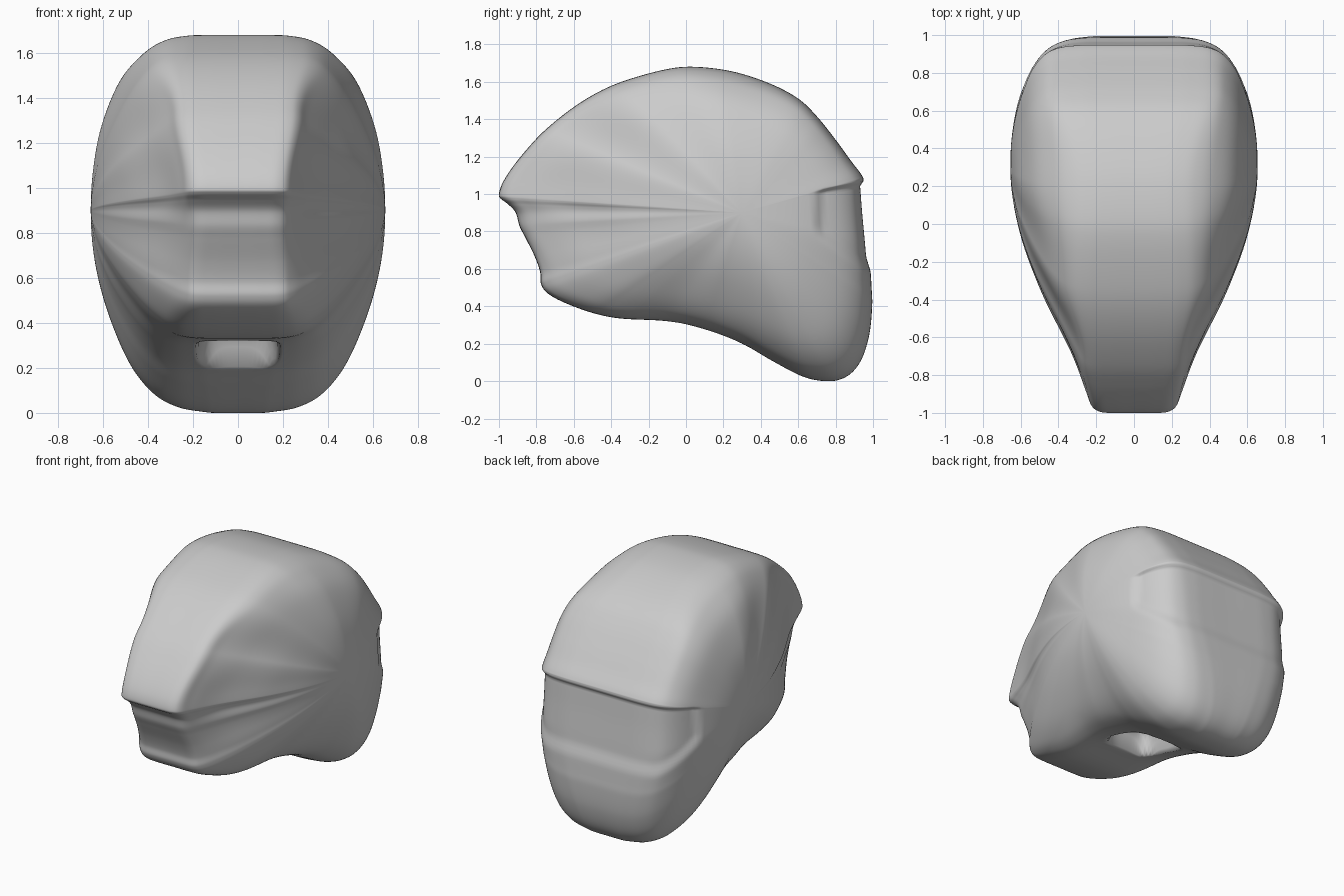
import bpy, bmesh, math
from mathutils import Vector

if "Cube" in bpy.data.objects:
    bpy.data.objects.remove(bpy.data.objects["Cube"])

CY, CZ, WIDE = 0.3, 0.9, 0.655      # side-to-side axis and half width there

# side outline (y, z), from the snout tip over the top and back underneath
outline = [(-1, 1.0), (-.98, 1.06), (-.93, 1.14), (-.85, 1.24), (-.75, 1.345), (-.6, 1.465),
           (-.45, 1.555), (-.3, 1.615), (-.1, 1.668), (.05, 1.68), (.25, 1.655), (.45, 1.59),
           (.6, 1.51), (.7, 1.415), (.8, 1.29), (.88, 1.18), (.94, 1.1), (.95, 1.06),
           (.963, .9), (.98, .7), (.992, .5), (.995, .4), (.98, .25), (.94, .12), (.88, .04),
           (.8, .003), (.7, .005), (.6, .035), (.45, .115), (.3, .2), (.1, .275), (-.1, .32),
           (-.35, .335), (-.5, .365), (-.65, .42), (-.74, .47), (-.775, .52), (-.78, .585),
           (-.81, .67), (-.86, .77), (-.89, .83), (-.91, .9), (-.95, .945), (-.99, .975)]

# cross-sections: outline position, then half widths at the rim and further in
DEPTHS = (.995, .97, .9, .75, .5, .25)
sections = [((-1, 1.0), (.18, .225, .26, .335, .495, .61)),
            ((-.75, 1.345), (.22, .27, .31, .395, .53, .62)),
            ((-.35, 1.6), (.25, .33, .40, .48, .57, .632)),
            ((.2, 1.66), (.22, .32, .42, .525, .605, .643)),
            ((.75, 1.36), (.30, .42, .49, .555, .61, .645)),
            ((.97, .75), (.30, .40, .485, .555, .615, .646)),
            ((.8, 0), (.15, .27, .38, .485, .58, .637)),
            ((.1, .275), (.20, .29, .38, .47, .57, .632)),
            ((-.5, .365), (.20, .27, .34, .43, .54, .62)),
            ((-.78, .56), (.19, .235, .295, .395, .525, .615)),
            ((-.89, .83), (.17, .215, .265, .36, .51, .612))]


def spline(pts, steps):
    """Catmull-Rom through pts[1:-1]"""
    out = []
    for a, b, c, d in zip(pts, pts[1:], pts[2:], pts[3:]):
        for k in range(steps):
            t = k / steps
            out.append(tuple(.5 * (2*q + (r-p)*t + (2*p-5*q+4*r-s)*t*t + (3*q-p-3*r+s)*t**3)
                             for p, q, r, s in zip(a, b, c, d)))
    out.append(pts[-2])
    return out


def step(lo, hi, v):
    t = min(1, max(0, (v - lo) / (hi - lo)))
    return t * t * (3 - 2 * t)


def turn(y, z):
    """angle around the side axis, growing from the snout over the top"""
    return (math.atan2(z - CZ, CY - y) - math.atan2(.1, 1.3) + 1e-6) % (2 * math.pi)


keys = [(turn(*p), w) for p, w in sections]
keys.append((2 * math.pi, sections[0][1]))


def widths(angle):
    for (a0, w0), (a1, w1) in zip(keys, keys[1:]):
        if angle <= a1:
            t = step(a0, a1, angle)
            return [p + (q - p) * t for p, q in zip(w0, w1)]


def sculpt(v):
    # sunken panel wrapping round the back
    top = 1.07 - .18 * (.94 - v.y)
    low = .6 + .75 * max(0, .95 - v.y)
    m = step(.695, .735, v.y) * step(0, .025, top - v.z) * step(-.03, .07, v.z - low)
    out = Vector((v.x, v.y - CY, v.z - CZ)).normalized()
    v = v - out * .022 * m
    # hollow in the underside
    if v.z < .5:
        d = (v.x / .18) ** 4 + ((v.y - .1) / .2) ** 4
        v.z += .16 * (1 - step(.25, 1.1, d))
    return v


# half shell: each outline point gets a section running in to the side pole
bm = bmesh.new()
ring = spline([outline[-1]] + outline + outline[:2], 9)[:-1]
pole = bm.verts.new((WIDE, CY, CZ))
rows = []
for y, z in ring:
    w = widths(turn(y, z))
    pts = [(1, -.6 * w[0]), (1, 0), (1, .6 * w[0])] + list(zip(DEPTHS, w))
    pts += [(0, WIDE), (-.25, w[-1])]
    row = []
    for u, x in spline(pts, 6)[:-1]:
        v = sculpt(Vector((x, CY + (y - CY) * u, CZ + (z - CZ) * u)))
        row.append(bm.verts.new(v))
    rows.append(row)
for a, b in zip(rows, rows[1:] + rows[:1]):
    for i in range(len(a) - 1):
        bm.faces.new((a[i], b[i], b[i + 1], a[i + 1]))
    bm.faces.new((a[-1], b[-1], pole))

# other half
geom = bm.verts[:] + bm.edges[:] + bm.faces[:]
bmesh.ops.mirror(bm, geom=geom, axis='X', merge_dist=1e-4)
bmesh.ops.remove_doubles(bm, verts=bm.verts[:], dist=1e-5)
bmesh.ops.recalc_face_normals(bm, faces=bm.faces[:])
for f in bm.faces:
    f.smooth = True
mesh = bpy.data.meshes.new("head_shell")
bm.to_mesh(mesh)
bm.free()
shell = bpy.data.objects.new("head_shell", mesh)
bpy.context.collection.objects.link(shell)
